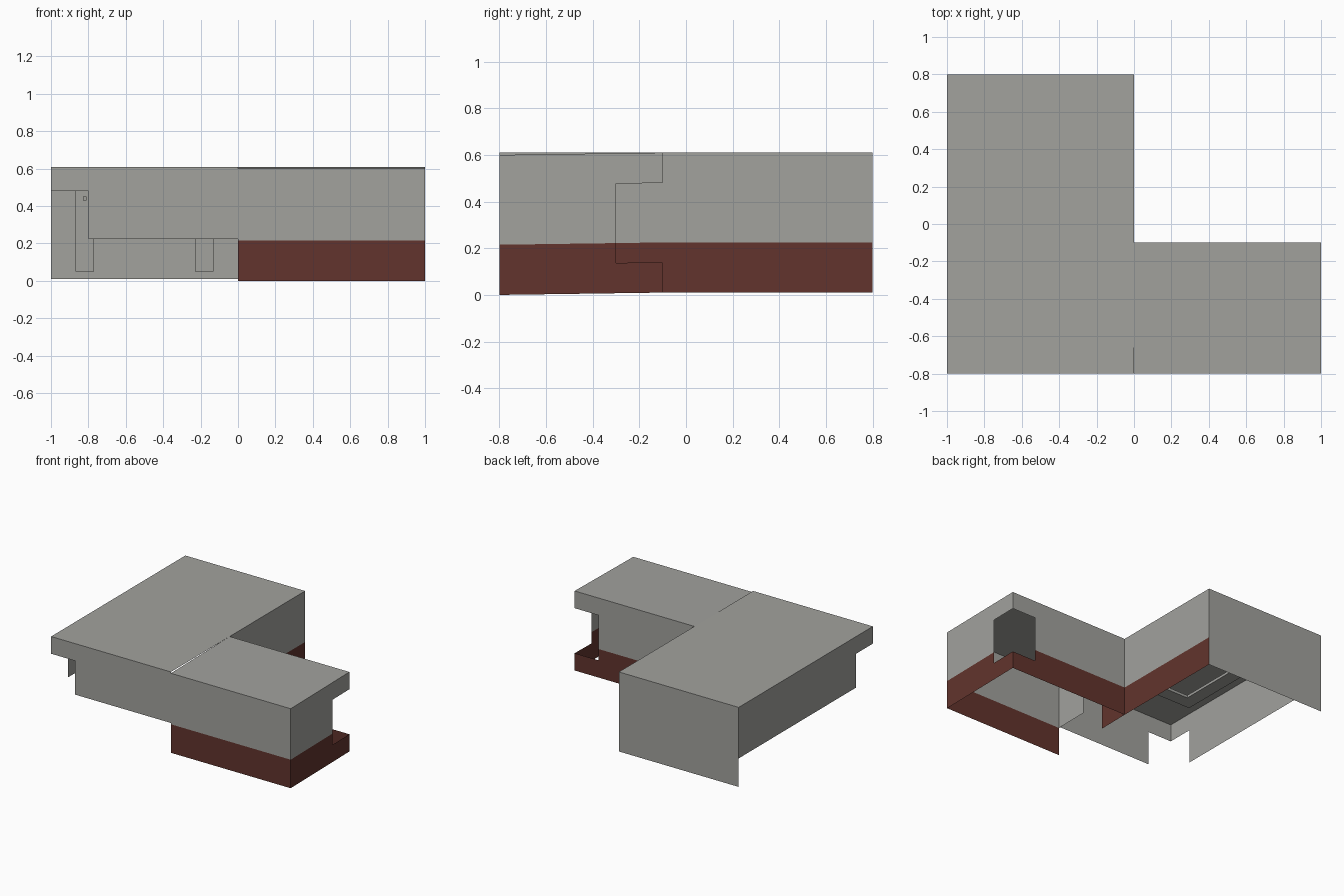
import bpy

if "Cube" in bpy.data.objects:
    bpy.data.objects.remove(bpy.data.objects["Cube"])

def material(name, rgb):
    m = bpy.data.materials.new(name)
    m.diffuse_color = (*rgb, 1)
    m.use_nodes = True
    m.node_tree.nodes["Principled BSDF"].inputs["Base Color"].default_value = m.diffuse_color
    return m

GREY = material("concrete grey", (0.36, 0.36, 0.34))
BROWN = material("brick brown", (0.122, 0.034, 0.026))

# Main heights: ground, sill, low sill of corner opening, opening head, roof
Z0, SILL, LOW, HEAD, TOP = 0.01, 0.225, 0.14, 0.48, 0.61

def panel(name, mat, axis, pos, outline, tilt=False):
    """Flat panel: a 2D outline placed on the plane axis = pos.
    tilt lets the right wing sag slightly towards the front."""
    verts = []
    for a, b in outline:
        x, y, z = {"x": (pos, a, b), "y": (a, pos, b), "z": (a, b, pos)}[axis]
        if tilt:
            z -= 0.01 * (-0.1 - y) / 0.7
        verts.append((x, y, z))
    me = bpy.data.meshes.new(name)
    me.from_pydata(verts, [], [list(range(len(verts)))])
    me.materials.append(mat)
    ob = bpy.data.objects.new(name, me)
    bpy.context.collection.objects.link(ob)
    return ob

def rect(a0, a1, b0, b1):
    return [(a0, b0), (a1, b0), (a1, b1), (a0, b1)]

def notched(a0, a1, corner, low):
    """Wall with a strip at the roof running on past it to the corner."""
    return [(a0, low), (a1, low), (a1, HEAD), (corner, HEAD), (corner, TOP), (a0, TOP)]

def box(name, x0, x1, y0, y1, z0, z1):
    bpy.ops.mesh.primitive_cube_add(size=1, location=((x0 + x1) / 2, (y0 + y1) / 2, (z0 + z1) / 2))
    ob = bpy.context.object
    ob.name = name
    ob.scale = (x1 - x0, y1 - y0, z1 - z0)
    ob.data.materials.append(GREY)

# Left wing, open at its front left corner
panel("left_roof", GREY, "z", TOP, rect(-1, 0, -0.8, 0.8))
panel("back_wall", GREY, "y", 0.8, rect(-1, 0, Z0, TOP))
panel("left_wall", GREY, "x", -1, notched(0.8, -0.6, -0.8, SILL))
panel("left_front_wall", GREY, "y", -0.8, notched(0, -0.8, -1, SILL))
panel("courtyard_wall", GREY, "x", 0, rect(-0.1, 0.8, SILL, TOP))
panel("courtyard_base", BROWN, "x", 0, rect(-0.1, 0.8, Z0, SILL))

# Right wing, with a window wrapped round its back right corner
panel("right_roof", GREY, "z", TOP, rect(0, 1, -0.8, -0.1), True)
panel("right_front_wall", GREY, "y", -0.8, rect(0, 1, SILL, TOP), True)
panel("right_front_base", BROWN, "y", -0.8, rect(0, 1, Z0, SILL), True)
for name, axis, pos, start, edge, corner in (("right_end", "x", 1, -0.8, -0.3, -0.1),
                                             ("right_back", "y", -0.1, 0, 0.8, 1)):
    panel(name + "_wall", GREY, axis, pos, notched(start, edge, corner, SILL), True)
    panel(name + "_base", BROWN, axis, pos,
          [(start, Z0), (corner, Z0), (corner, LOW), (edge, LOW), (edge, SILL), (start, SILL)], True)

# Partition between the wings with a doorway
panel("partition_wall", GREY, "x", 0,
      [(-0.8, SILL), (-0.54, SILL), (-0.54, HEAD), (-0.34, HEAD),
       (-0.34, SILL), (-0.1, SILL), (-0.1, TOP - 0.012), (-0.8, TOP - 0.012)], True)
panel("partition_base", BROWN, "x", 0, rect(-0.34, -0.1, Z0, SILL), True)

# Frame inside the left wing: uprights on the back wall, rails under the roof
for side, x in (("left", -0.87), ("right", -0.23)):
    box(side + "_upright", x, x + 0.1, 0.77, 0.79, 0.05, 0.56)
    box(side + "_rail", x, x + 0.1, -0.35, 0.77, 0.54, 0.56)
box("cross_rail", -0.87, -0.13, -0.45, -0.35, 0.54, 0.56)
box("upright_bolt", -0.83, -0.81, 0.76, 0.77, 0.43, 0.45)
